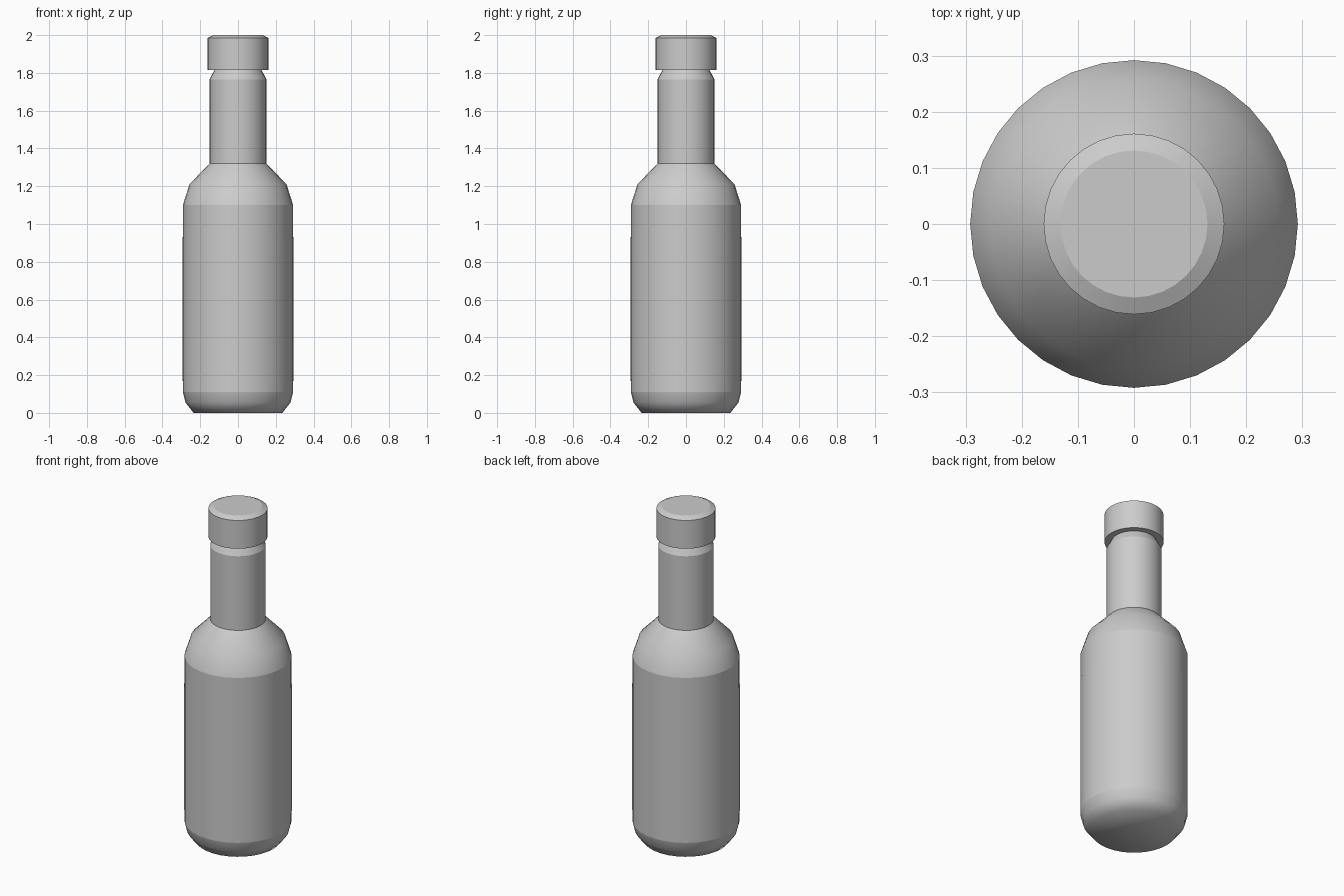
import bpy, bmesh, math

if "Cube" in bpy.data.objects:
    bpy.data.objects.remove(bpy.data.objects["Cube"])

SIDES = 32

def lathe(name, profile, sharp=(), cap_bottom=True, cap_top=True):
    """Revolve (radius, z) points round z; 'sharp' lists rings kept as hard edges."""
    bm = bmesh.new()
    rings = []
    for r, z in profile:
        rings.append([bm.verts.new((r * math.cos(2 * math.pi * i / SIDES),
                                    r * math.sin(2 * math.pi * i / SIDES), z))
                      for i in range(SIDES)])
    for a, b in zip(rings, rings[1:]):
        for i in range(SIDES):
            j = (i + 1) % SIDES
            bm.faces.new((a[i], a[j], b[j], b[i]))
    if cap_bottom:
        bm.faces.new(rings[0][::-1])
    if cap_top:
        bm.faces.new(rings[-1])
    for f in bm.faces:
        f.smooth = True
    for k in sharp:
        for i in range(SIDES):
            bm.edges.get((rings[k][i], rings[k][(i + 1) % SIDES])).smooth = False
    mesh = bpy.data.meshes.new(name)
    bm.to_mesh(mesh)
    bm.free()
    obj = bpy.data.objects.new(name, mesh)
    bpy.context.collection.objects.link(obj)
    return obj

# Glass: rounded base, straight body, sloping shoulder, neck and tapered lip
lathe("bottle", [(0.235, 0.0), (0.278, 0.055), (0.292, 0.11), (0.292, 1.10),
                 (0.257, 1.21), (0.151, 1.32), (0.151, 1.765), (0.122, 1.82)],
      sharp=(2, 3, 5, 6, 7))

# Paper label wrapped tightly round the body
lathe("label", [(0.293, 0.17), (0.293, 0.93)], cap_bottom=False, cap_top=False)

# Cap with bevelled top rim
lathe("cap", [(0.161, 1.815), (0.161, 1.985), (0.131, 2.0)], sharp=(0, 1, 2))
